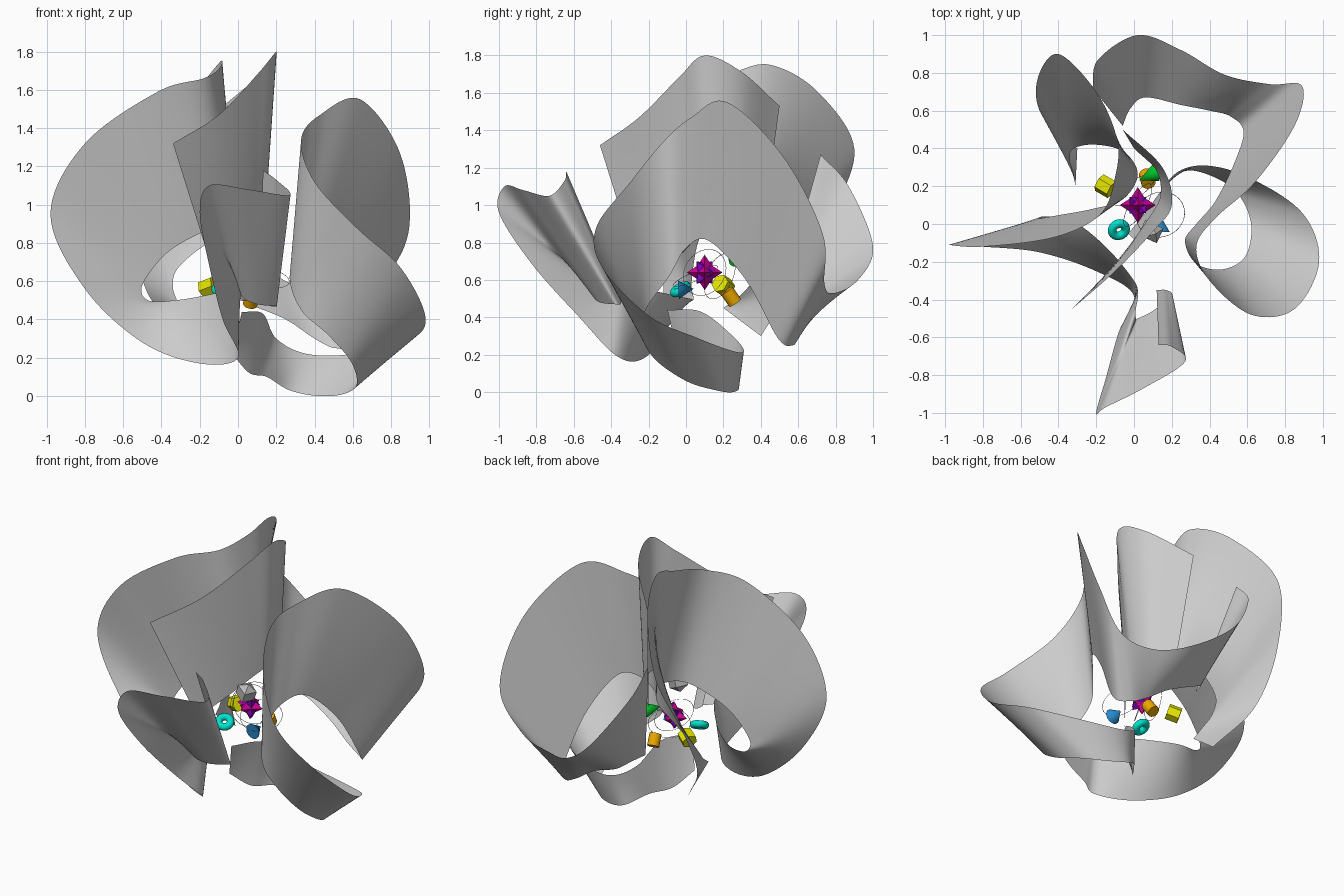
import bpy, math
from mathutils import Vector


def spline(pts, steps):
    # smooth curve through the points
    pts = [Vector(p) for p in pts]
    pts = [pts[0] * 2 - pts[1]] + pts + [pts[-1] * 2 - pts[-2]]
    out = []
    for i in range(1, len(pts) - 2):
        a, b, c, d = pts[i - 1:i + 3]
        for k in range(steps):
            t = k / steps
            out.append(0.5 * (2 * b + (c - a) * t + (2 * a - 5 * b + 4 * c - d) * t * t
                              + (3 * b - a - 3 * c + d) * t ** 3))
    out.append(pts[-2])
    return out


def ribbon(name, rows, steps=10, across=8):
    # ruled sheet between an outer and an inner edge
    outer = spline([r[:3] for r in rows], steps)
    inner = spline([r[3:] for r in rows], steps)
    verts = [o.lerp(i, j / across) for o, i in zip(outer, inner) for j in range(across + 1)]
    n = across + 1
    faces = [(i * n + j, i * n + j + 1, (i + 1) * n + j + 1, (i + 1) * n + j)
             for i in range(len(outer) - 1) for j in range(across)]
    me = bpy.data.meshes.new(name)
    me.from_pydata(verts, [], faces)
    me.shade_smooth()
    ob = bpy.data.objects.new(name, me)
    bpy.context.collection.objects.link(ob)
    return ob


def finish(name, color=None, smooth=False):
    ob = bpy.context.object
    ob.name = name
    if color:
        mat = bpy.data.materials.new(name + "_color")
        mat.diffuse_color = (*color, 1)
        ob.data.materials.append(mat)
    if smooth:
        bpy.ops.object.shade_smooth_by_angle()
    return ob


# right petal: back wall, right arch, curled lower band
ribbon("right_petal", [
    (-.22, .72, 1.27, -.06, .52, .55), (-.19, .87, 1.10, -.02, .61, .53),
    (.02, 1.0, .78, .06, .67, .48), (.25, .92, .60, .25, .63, .40),
    (.48, .79, .53, .40, .60, .30), (.72, .74, .58, .51, .57, .25),
    (.89, .73, .85, .58, .49, .29), (.85, .52, 1.26, .53, .32, .60),
    (.64, .22, 1.55, .43, .12, .81), (.43, .03, 1.47, .33, .0, .77),
    (.33, -.12, 1.34, .27, -.09, .62), (.40, -.30, 1.12, .33, -.21, .45),
    (.62, -.48, .88, .47, -.24, .32), (.85, -.45, .67, .59, -.17, .18),
    (.98, -.20, .41, .62, .0, .06), (.89, .06, .29, .55, .16, .01),
    (.60, .25, .22, .42, .25, .0), (.36, .31, .22, .27, .28, .03),
    (.20, .25, .30, .15, .18, .10), (.13, .08, .43, .06, .06, .12),
    (.02, -.10, .44, -.03, -.05, .22)])

# left petal: front curl, lower band, left wall, back loop
ribbon("left_petal", [
    (.13, -.64, 1.18, .12, -.35, .50), (.20, -.65, 1.13, .17, -.35, .47),
    (.27, -.73, 1.05, .20, -.38, .47), (.05, -.87, 1.08, .10, -.46, .48),
    (-.15, -.97, 1.10, .02, -.50, .52), (-.20, -1.0, .96, .01, -.50, .60),
    (-.15, -.82, .68, .01, -.45, .62), (-.08, -.57, .40, .02, -.38, .60),
    (.0, -.38, .20, .0, -.30, .57), (-.20, -.25, .17, -.15, -.12, .53),
    (-.50, -.15, .28, -.33, .02, .50), (-.80, -.12, .56, -.47, .04, .50),
    (-.98, -.11, .95, -.50, .03, .58), (-.80, -.12, 1.32, -.38, .05, .74),
    (-.42, -.07, 1.59, -.22, .08, .84), (-.18, .05, 1.66, -.06, .13, .90),
    (-.10, .25, 1.71, .02, .26, .90), (-.09, .45, 1.75, -.05, .38, .85),
    (-.20, .70, 1.61, -.20, .42, .77), (-.40, .90, 1.30, -.32, .40, .66),
    (-.51, .77, .93, -.34, .34, .57), (-.49, .58, .58, -.32, .27, .50),
    (-.30, .40, .30, -.31, .20, .45)])

# tall middle petal
ribbon("middle_petal", [
    (-.34, -.46, 1.32, -.13, -.25, .65), (-.10, -.25, 1.47, .0, -.08, .78),
    (.10, -.04, 1.68, .09, .05, .88), (.20, .10, 1.80, .14, .15, .93),
    (.15, .30, 1.71, .12, .28, .90), (-.06, .50, 1.53, .0, .40, .80)])

# central star: two crossed spiky solids
C = (.02, .10, .64)
for name, color, r, turn in (("star_magenta", (.6, 0, .3), .095, 0),
                             ("star_violet", (.25, 0, .55), .085, math.pi / 4)):
    for k, rot in enumerate(((0, 0), (math.pi / 2, 0), (0, math.pi / 2))):
        for s in (0, math.pi):
            bpy.ops.mesh.primitive_cone_add(vertices=4, radius1=.062, depth=r, location=C,
                                            rotation=(rot[0] + s + turn, rot[1], turn))
            ob = bpy.context.object
            ob.location += ob.rotation_euler.to_matrix() @ Vector((0, 0, r / 2))
            finish(name, color)

# small solids around the star
bpy.ops.mesh.primitive_torus_add(major_radius=.037, minor_radius=.023, location=(-.08, -.03, .55),
                                 rotation=(.5, .3, 0), major_segments=32, minor_segments=14)
finish("ring_turquoise", (0, .75, .6), True)
bpy.ops.mesh.primitive_cone_add(vertices=24, radius1=.05, depth=.08, location=(.14, 0, .55),
                                rotation=(-1.5, .4, 0))
finish("cone_blue", (.02, .25, .6), True)
bpy.ops.mesh.primitive_cone_add(vertices=24, radius1=.045, depth=.1, location=(.07, .25, .73),
                                rotation=(.4, -1.2, 0))
finish("cone_green", (0, .6, .02), True)
bpy.ops.mesh.primitive_cylinder_add(vertices=6, radius=.05, depth=.08, location=(-.15, .20, .57),
                                    rotation=(.5, 1.2, 0))
finish("prism_yellow", (.8, .8, 0))
bpy.ops.mesh.primitive_cylinder_add(vertices=24, radius=.038, depth=.08, location=(.07, .24, .51),
                                    rotation=(.6, .2, 0))
finish("cylinder_orange", (.85, .4, 0), True)
bpy.ops.mesh.primitive_uv_sphere_add(segments=4, ring_count=2, radius=.07, location=(.09, -.04, .80),
                                     rotation=(.3, .3, .4))
finish("octahedron_grey", (.5, .5, .5))

# thin orbit wires
for loc, rot in (((.14, .05, .62), (.4, .2, 0)), ((0, .18, .62), (1.2, .3, .5)),
                 ((.02, .1, .64), (.5, 1.2, 0))):
    bpy.ops.mesh.primitive_torus_add(major_radius=.13, minor_radius=.0015, location=loc, rotation=rot,
                                     major_segments=48, minor_segments=4)
    finish("orbit_wire")
